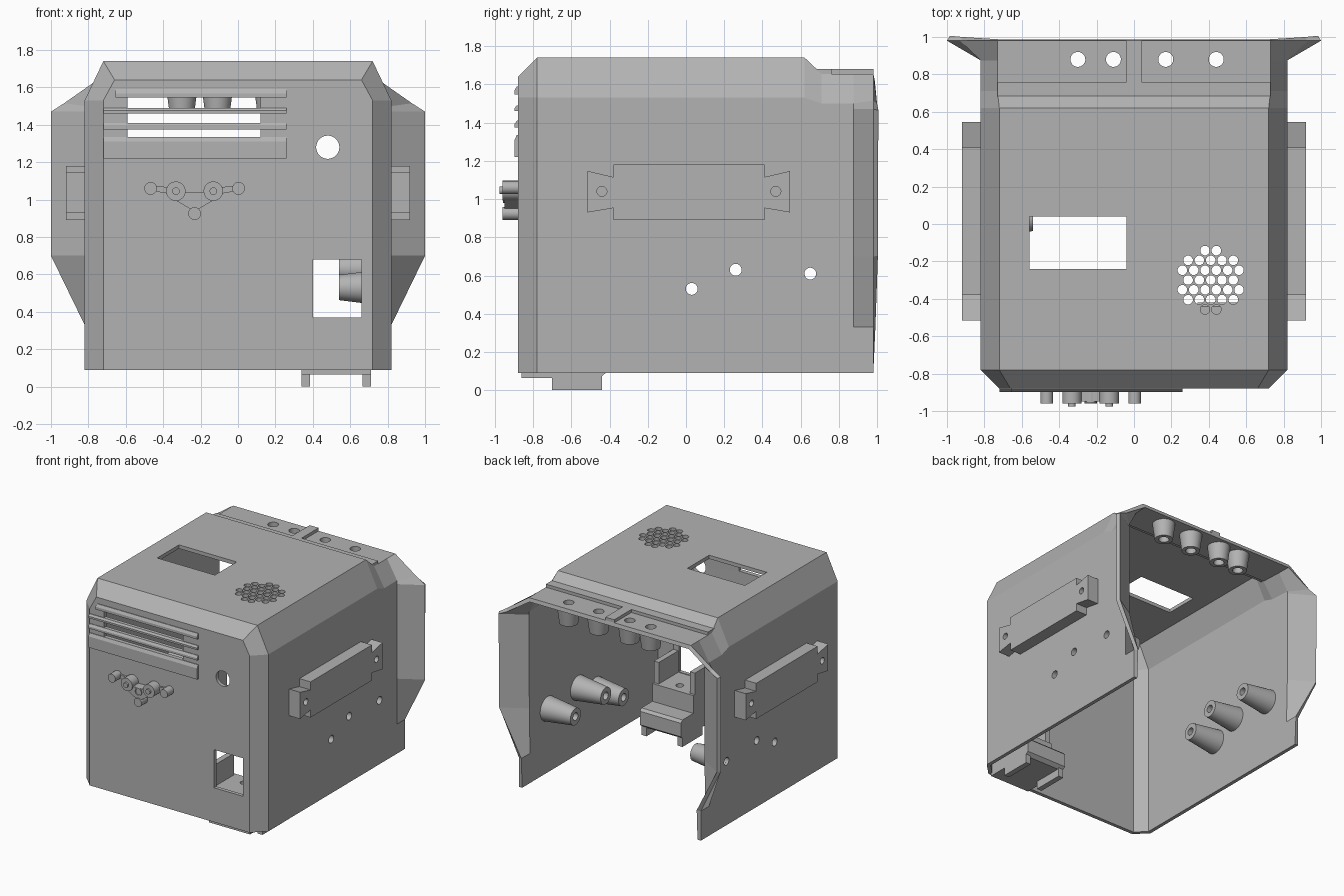
import bpy, bmesh, math
from mathutils import Vector

if "Cube" in bpy.data.objects:
    bpy.data.objects.remove(bpy.data.objects["Cube"], do_unlink=True)

grey = bpy.data.materials.new("plain grey")
grey.use_nodes = True
grey.diffuse_color = (0.45, 0.45, 0.45, 1)
grey.node_tree.nodes["Principled BSDF"].inputs["Base Color"].default_value = (0.45, 0.45, 0.45, 1)


def finish(name, bm, smooth=False, fix=True):
    if fix:
        bmesh.ops.recalc_face_normals(bm, faces=bm.faces)
    me = bpy.data.meshes.new(name)
    bm.to_mesh(me)
    bm.free()
    me.materials.append(grey)
    ob = bpy.data.objects.new(name, me)
    bpy.context.collection.objects.link(ob)
    if smooth:
        activate(ob)
        bpy.ops.object.shade_smooth_by_angle(angle=math.radians(30))
    return ob


def activate(ob):
    bpy.ops.object.select_all(action="DESELECT")
    ob.select_set(True)
    bpy.context.view_layer.objects.active = ob


def loft(bm, rings, cap=True, close=False):
    """Skin equal rings of points, capping the ends or joining them up."""
    rows = [[bm.verts.new(p) for p in ring] for ring in rings]
    pairs = list(zip(rows, rows[1:]))
    if close:
        pairs.append((rows[-1], rows[0]))
    n = len(rows[0])
    for a, b in pairs:
        for i in range(n):
            j = (i + 1) % n
            bm.faces.new((a[i], a[j], b[j], b[i]))
    if cap and not close:
        bm.faces.new(rows[0])
        bm.faces.new(rows[-1])


def add_box(bm, x, y, z):
    loft(bm, [[(x[0], y[0], h), (x[1], y[0], h), (x[1], y[1], h), (x[0], y[1], h)] for h in z])


def box(name, x, y, z):
    bm = bmesh.new()
    add_box(bm, x, y, z)
    return finish(name, bm)


def ring(centre, axis, r, n):
    q = Vector(axis).to_track_quat("Z", "Y")
    return [Vector(centre) + q @ Vector((r * math.cos(t), r * math.sin(t), 0))
            for t in (2 * math.pi * (i + 0.5) / n for i in range(n))]


def add_rod(bm, a, b, r, n=24):
    axis = Vector(b) - Vector(a)
    loft(bm, [ring(a, axis, r, n), ring(b, axis, r, n)])


def rod(name, a, b, r):
    bm = bmesh.new()
    add_rod(bm, a, b, r)
    return finish(name, bm, True)


def tube(name, a, b, r0, r1, bore, n=32):
    """Hollow tapered post."""
    axis = Vector(b) - Vector(a)
    bm = bmesh.new()
    loft(bm, [ring(c, axis, r, n) for c, r in ((a, r0), (b, r1), (b, bore), (a, bore))], close=True)
    return finish(name, bm, True)


def prism(name, points, at, axis):
    """Extrude a flat outline along x or y between two positions."""
    bm = bmesh.new()
    loft(bm, [[(h, u, v) if axis == "x" else (u, h, v) for u, v in points] for h in at])
    return finish(name, bm)


def cut(ob, bm):
    cutter = finish("cutter", bm)
    cutter.hide_render = True
    mod = ob.modifiers.new("cut", "BOOLEAN")
    mod.operation, mod.solver, mod.object = "DIFFERENCE", "EXACT", cutter
    activate(ob)
    bpy.ops.object.modifier_apply(modifier="cut")
    bpy.data.objects.remove(cutter, do_unlink=True)


# Housing shell: half sections from bottom edge to top edge, mirrored and lofted front to back
def section(y, side, flare, shoulder, top):
    half = [(side, 0.09), (side, 0.33), (flare, 0.70), (flare, 1.47), shoulder, top]
    return [(x, y, z) for x, z in half] + [(-x, y, z) for x, z in reversed(half)]


sections = [
    section(-0.88, 0.72, 0.72, (0.72, 1.53), (0.66, 1.64)),
    section(-0.78, 0.82, 0.82, (0.82, 1.53), (0.72, 1.74)),
    section(0.62, 0.82, 0.82, (0.82, 1.53), (0.72, 1.74)),
    section(0.71, 0.82, 0.82, (0.82, 1.50), (0.73, 1.655)),
    section(0.875, 0.82, 0.82, (0.82, 1.50), (0.73, 1.655)),
    section(0.98, 0.82, 1.0, (0.93, 1.515), (0.73, 1.655)),
]
bm = bmesh.new()
rows = [[bm.verts.new(p) for p in s] for s in sections]
bm.faces.new(rows[0])
for a, b in zip(rows, rows[1:]):
    for i in range(len(a) - 1):
        bm.faces.new((a[i + 1], a[i], b[i], b[i + 1]))
bmesh.ops.recalc_face_normals(bm, faces=bm.faces)
front = min(bm.faces, key=lambda f: f.calc_center_median().y)
if front.normal.y > 0:
    bmesh.ops.reverse_faces(bm, faces=bm.faces)
shell = finish("housing_shell", bm, fix=False)
solid = shell.modifiers.new("wall", "SOLIDIFY")
solid.thickness, solid.offset, solid.use_even_offset = 0.03, -1, True
activate(shell)
bpy.ops.object.modifier_apply(modifier="wall")

# Openings: front window, vent, top window, round holes and the hexagonal grille
side_holes = [(0.03, 0.53), (0.26, 0.63), (0.65, 0.61)]
top_holes = [-0.30, -0.11, 0.17, 0.44]
bm = bmesh.new()
add_box(bm, (0.40, 0.66), (-1, -0.8), (0.37, 0.68))
add_box(bm, (-0.59, 0.12), (-1, -0.8), (1.335, 1.55))
add_box(bm, (-0.56, -0.04), (-0.24, 0.04), (1.6, 1.8))
add_rod(bm, (0.48, -1, 1.28), (0.48, -0.8, 1.28), 0.062, 40)
for y, z in side_holes:
    for s in (-1, 1):
        add_rod(bm, (s * 0.7, y, z), (s * 0.9, y, z), 0.031)
for x in top_holes:
    add_rod(bm, (x, 0.88, 1.55), (x, 0.88, 1.75), 0.04)
for row, count in enumerate((2, 5, 6, 5, 6, 5, 2)):
    for i in range(count):
        x, y = 0.41 + (i - (count - 1) / 2) * 0.0605, -0.457 + row * 0.0525
        add_rod(bm, (x, y, 1.6), (x, y, 1.8), 0.026, 12)
cut(shell, bm)

# Raised strip and rib on the lowered rear roof
box("rear_roof_strip", (-0.73, 0.73), (0.67, 0.76), (1.635, 1.68))
box("rear_roof_rib", (-0.04, 0.04), (0.75, 0.98), (1.635, 1.68))

# Hollow posts inside the roof and the side walls
for x in top_holes:
    tube("roof_post", (x, 0.88, 1.64), (x, 0.88, 1.49), 0.09, 0.07, 0.04)
for y, z in side_holes:
    for s in (-1, 1):
        tube("side_post", (s * 0.80, y, z), (s * 0.54, y, z), 0.10, 0.068, 0.031)

# Louvres over the front vent
for left, low, high in ((-0.655, 1.547, 1.59), (-0.72, 1.46, 1.49), (-0.72, 1.375, 1.41), (-0.72, 1.22, 1.335)):
    lip = min(0.025, (high - low) / 2)
    prism("vent_louvre", [(-0.855, low), (-0.897, low), (-0.897, high - lip), (-0.885, high), (-0.855, high)],
          (left, 0.26), "x")

# Side brackets with dovetail ears and screw holes
half = [(0.395, 0.89), (0.395, 0.953), (0.53, 0.93), (0.53, 1.147), (0.395, 1.115), (0.395, 1.18)]
outline = [(0.015 + y, z) for y, z in half] + [(0.015 - y, z) for y, z in reversed(half)]
for s in (-1, 1):
    bracket = prism("side_bracket", outline, (s * 0.81, s * 0.92), "x")
    bm = bmesh.new()
    for y in (-0.44, 0.47):
        add_rod(bm, (s * 0.83, y, 1.04), (s * 0.95, y, 1.04), 0.026)
    cut(bracket, bm)

# Button cluster on the front
for s in (-1, 1):
    cx = -0.232
    rod("outer_button", (cx + s * 0.235, -0.87, 1.06), (cx + s * 0.235, -0.96, 1.06), 0.034)
    rod("inner_button", (cx + s * 0.10, -0.87, 1.045), (cx + s * 0.10, -0.96, 1.045), 0.052)
    rod("button_nub", (cx + s * 0.10, -0.95, 1.045), (cx + s * 0.10, -0.975, 1.045), 0.02)
    prism("button_arm", [(cx + s * x, z) for x, z in ((0.13, 1.03), (0.22, 1.045), (0.22, 1.075), (0.13, 1.065))],
          (-0.87, -0.895), "y")
rod("lower_button", (-0.232, -0.87, 0.925), (-0.232, -0.96, 0.925), 0.034)
tube("centre_ring", (-0.232, -0.87, 1.01), (-0.232, -0.958, 1.01), 0.032, 0.032, 0.024)
prism("button_web", [(-0.34, 1.0), (-0.255, 0.95), (-0.21, 0.95), (-0.125, 1.0), (-0.16, 1.04), (-0.30, 1.04)],
      (-0.87, -0.95), "y")

# Cradle behind the front window
prism("cradle_base", [(-0.86, 0.065), (-0.45, 0.065), (-0.42, 0.09), (-0.42, 0.20), (-0.44, 0.22), (-0.86, 0.22)],
      (0.34, 0.71), "x")
step = box("cradle_step", (0.34, 0.71), (-0.86, -0.58), (0.21, 0.365))
bm = bmesh.new()
add_rod(bm, (0.525, -0.67, 0.28), (0.525, -0.67, 0.5), 0.03)
cut(step, bm)
for x in ((0.34, 0.385), (0.665, 0.71)):
    box("cradle_cheek", x, (-0.86, -0.60), (0.35, 0.54))
    box("cradle_foot", x, (-0.70, -0.44), (0, 0.08))
